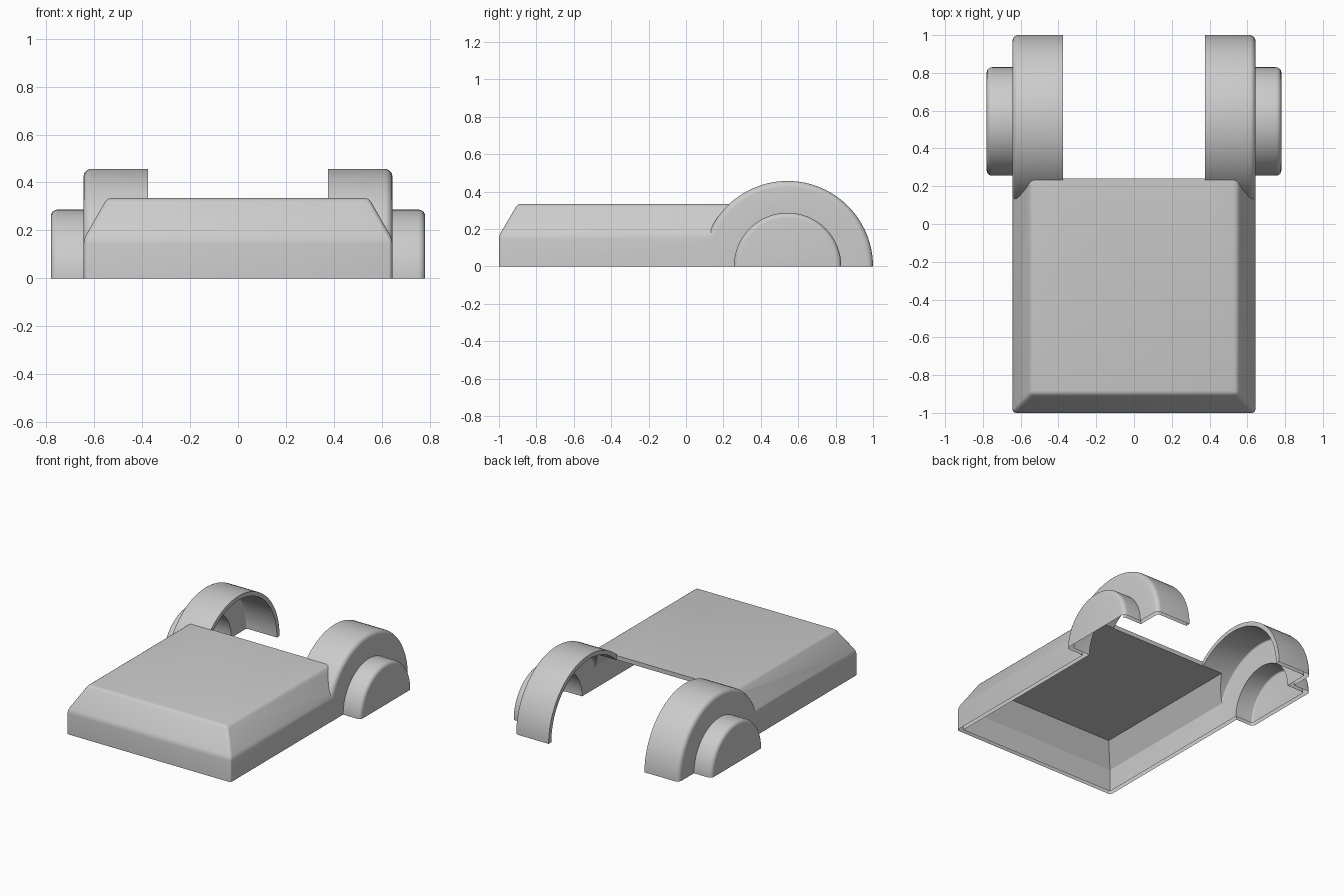
import bpy, bmesh, math
from mathutils import Vector, Matrix

if "Cube" in bpy.data.objects:
    bpy.data.objects.remove(bpy.data.objects["Cube"])

T = 0.03          # shell thickness
AXLE_Y = 0.543

grey = bpy.data.materials.new("plain grey")
grey.diffuse_color = (0.6, 0.6, 0.6, 1)
grey.use_nodes = True
grey.node_tree.nodes["Principled BSDF"].inputs["Base Color"].default_value = grey.diffuse_color


def to_object(name, bm):
    bmesh.ops.recalc_face_normals(bm, faces=bm.faces)
    me = bpy.data.meshes.new(name)
    bm.to_mesh(me)
    bm.free()
    ob = bpy.data.objects.new(name, me)
    me.materials.append(grey)
    bpy.context.collection.objects.link(ob)
    return ob


def hull(name, rings, back, bevel=0.0):
    """Stack of rectangles (z, half width, front y), flat at the back."""
    bm = bmesh.new()
    loops = [[bm.verts.new(p) for p in
              ((-w, f, z), (w, f, z), (w, back, z), (-w, back, z))]
             for z, w, f in rings]
    for a, b in zip(loops, loops[1:]):
        for i in range(4):
            j = (i + 1) % 4
            bm.faces.new((a[i], a[j], b[j], b[i]))
    bm.faces.new(loops[0][::-1])
    bm.faces.new(loops[-1])
    if bevel:
        low = rings[0][0]
        edges = [e for e in bm.edges
                 if not all(v.co.y > back - 1e-4 for v in e.verts)
                 and not all(v.co.z < low + 1e-4 for v in e.verts)]
        bmesh.ops.bevel(bm, geom=edges, offset=bevel, segments=3,
                        profile=0.5, affect='EDGES')
    return to_object(name, bm)


def drum(name, side, x0, x1, r, rnd, n=96):
    """Disc around the axle, with a rounded outer rim."""
    prof = [(x0, r)]
    for k in range(6):
        a = math.pi / 2 * k / 5
        prof.append((x1 - rnd + rnd * math.sin(a), r - rnd + rnd * math.cos(a)))
    bm = bmesh.new()
    loops = []
    for x, rad in prof:
        loops.append([bm.verts.new((side * x,
                                    AXLE_Y + rad * math.cos(2 * math.pi * i / n),
                                    rad * math.sin(2 * math.pi * i / n)))
                      for i in range(n)])
    for a, b in zip(loops, loops[1:]):
        for i in range(n):
            j = (i + 1) % n
            bm.faces.new((a[i], a[j], b[j], b[i]))
    bm.faces.new(loops[0])
    bm.faces.new(loops[-1])
    return to_object(name, bm)


def combine(target, other, op):
    m = target.modifiers.new(op, 'BOOLEAN')
    m.operation = op
    m.solver = 'EXACT'
    m.object = other
    bpy.context.view_layer.objects.active = target
    bpy.ops.object.modifier_apply(modifier=m.name)
    bpy.data.objects.remove(other, do_unlink=True)


# Outer form: chamfered body, two wheel covers, two hubs
body = hull("hollow_body", [(-0.1, 0.643, -1.0), (0.165, 0.643, -1.0),
                            (0.335, 0.546, -0.9)], 0.24, 0.018)
for s in (-1, 1):
    combine(body, drum("wheel_cover", s, 0.375, 0.6435, 0.457, 0.032), 'UNION')
    combine(body, drum("hub", s, 0.55, 0.78, 0.287, 0.028), 'UNION')

# Hollow inside, open at the back, the inner wheel sides and below
inner = hull("body_hollow", [(-0.2, 0.643 - T, -1 + T),
                             (0.165 - 0.25 * T, 0.643 - T, -1 + T),
                             (0.335 - T, 0.546 - 0.6 * T, -0.9 + 0.6 * T)], 0.26)
combine(body, inner, 'DIFFERENCE')
for s in (-1, 1):
    combine(body, drum("wheel_hollow", s, 0.365, 0.6432 - T, 0.457 - T, 0.01),
            'DIFFERENCE')
    combine(body, drum("hub_hollow", s, 0.54, 0.78 - T, 0.287 - T, 0.01),
            'DIFFERENCE')

# Flat cut along the ground
bm = bmesh.new()
bmesh.ops.create_cube(bm, size=1, matrix=Matrix.Translation(Vector((0, 0, -0.5)))
                      @ Matrix.Diagonal((4, 4, 1, 1)))
combine(body, to_object("ground_cut", bm), 'DIFFERENCE')

# Smooth rounded surfaces with crisp edges
bpy.ops.object.select_all(action='DESELECT')
body.select_set(True)
bpy.context.view_layer.objects.active = body
bpy.ops.object.shade_smooth_by_angle(angle=math.radians(25))
